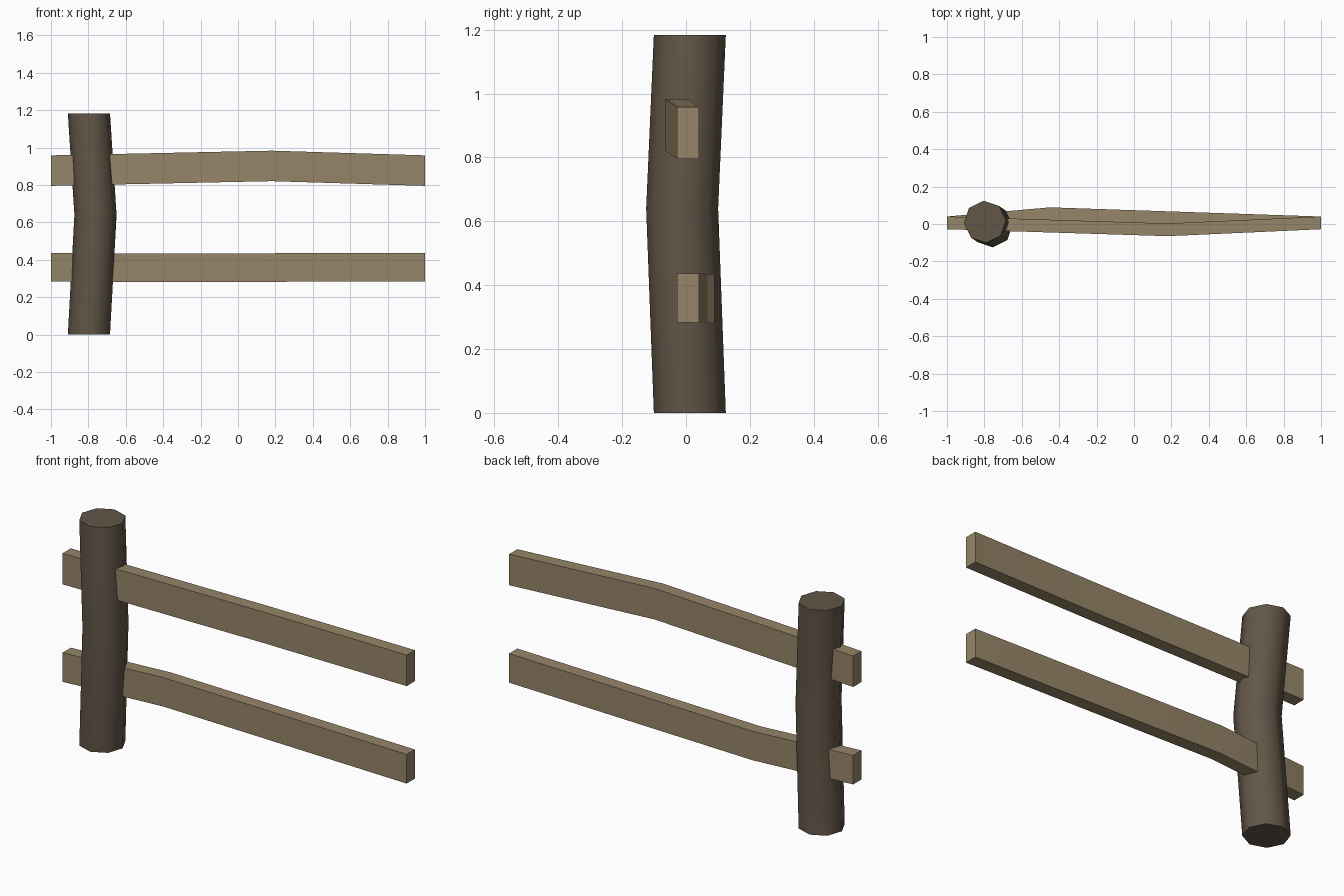
import bpy, bmesh, math

if "Cube" in bpy.data.objects:
    bpy.data.objects.remove(bpy.data.objects["Cube"])


def material(name, rgb):
    m = bpy.data.materials.new(name)
    m.diffuse_color = (*rgb, 1)
    m.use_nodes = True
    m.node_tree.nodes["Principled BSDF"].inputs["Base Color"].default_value = m.diffuse_color
    return m


def loft(name, sections, mat):
    """Skin a closed bar through matching cross-sections and cap both ends."""
    bm = bmesh.new()
    rings = [[bm.verts.new(p) for p in s] for s in sections]
    n = len(rings[0])
    for a, b in zip(rings, rings[1:]):
        for i in range(n):
            j = (i + 1) % n
            bm.faces.new((a[i], a[j], b[j], b[i]))
    bm.faces.new(rings[0])
    bm.faces.new(rings[-1])
    bmesh.ops.recalc_face_normals(bm, faces=bm.faces)
    me = bpy.data.meshes.new(name)
    bm.to_mesh(me)
    bm.free()
    me.materials.append(mat)
    ob = bpy.data.objects.new(name, me)
    bpy.context.collection.objects.link(ob)
    bpy.ops.object.select_all(action='DESELECT')
    ob.select_set(True)
    bpy.context.view_layer.objects.active = ob
    bpy.ops.object.shade_smooth_by_angle(angle=math.radians(50))


def octagon(x, y, z, r=0.113, turn=math.radians(4)):
    return [(x + r * math.cos(turn + i * math.pi / 4),
             y + r * math.sin(turn + i * math.pi / 4), z) for i in range(8)]


def plank(x, y, z, height, thick=0.068):
    h, t = height / 2, thick / 2
    return [(x, y - t, z - h), (x, y + t, z - h), (x, y + t, z + h), (x, y - t, z + h)]


bark = material("dark_bark", (0.122, 0.093, 0.064))
timber = material("pale_timber", (0.305, 0.235, 0.138))

# Crooked post with one bend at mid height
loft("post", [octagon(-0.797, 0.012, 0), octagon(-0.762, -0.012, 0.64),
              octagon(-0.797, 0.012, 1.183)], bark)

# Rails running through the post, each with one bend
loft("upper_rail", [plank(-1, 0.006, 0.877, 0.163), plank(0.18, -0.031, 0.902, 0.163),
                    plank(1, 0.006, 0.877, 0.163)], timber)
loft("lower_rail", [plank(-1, 0.006, 0.36, 0.153), plank(-0.45, 0.055, 0.358, 0.152),
                    plank(1, 0.006, 0.36, 0.153)], timber)
